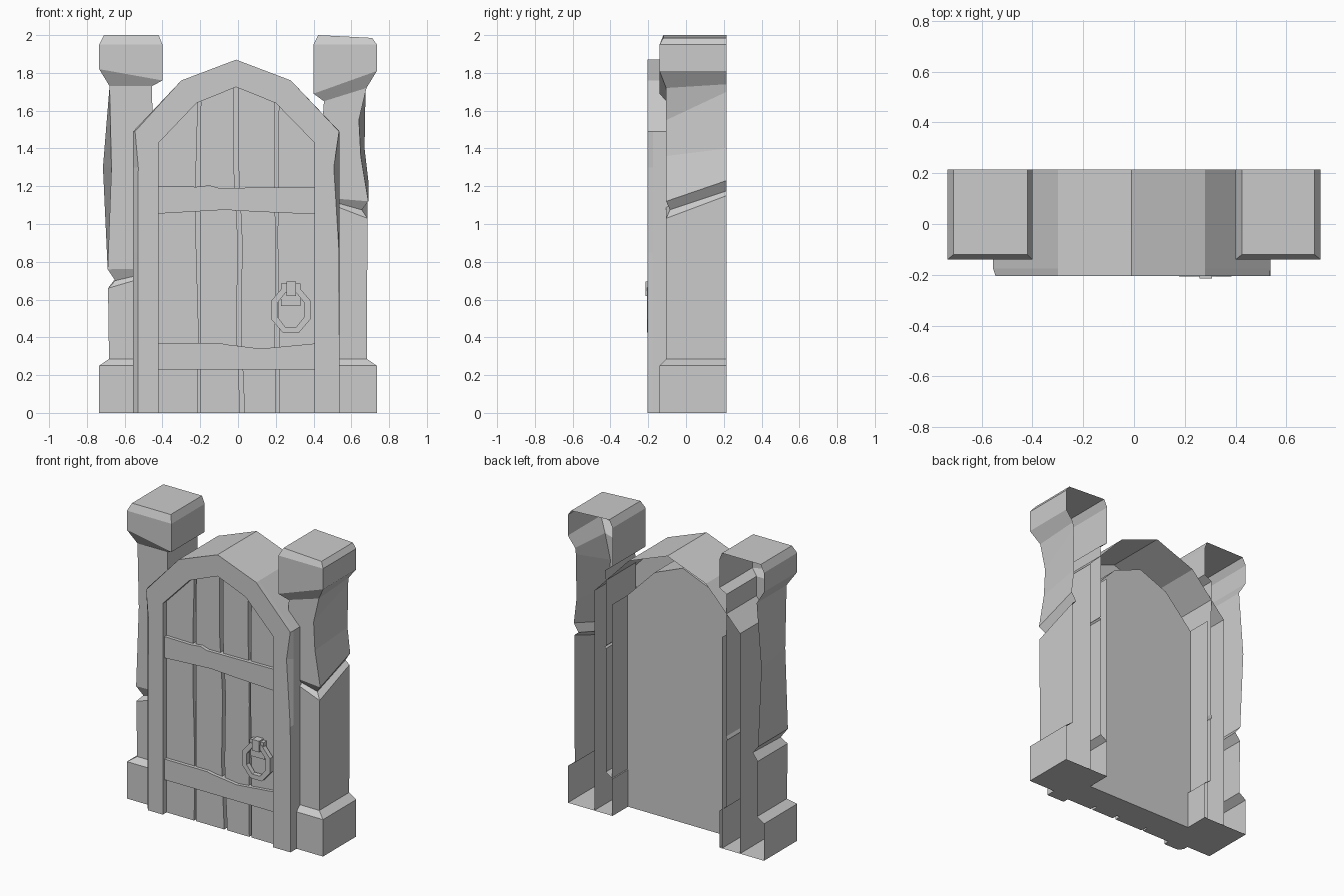
import bpy, bmesh, math

if "Cube" in bpy.data.objects:
    bpy.data.objects.remove(bpy.data.objects["Cube"])

BACK = 0.215


def finish(name, bm):
    bmesh.ops.recalc_face_normals(bm, faces=bm.faces)
    me = bpy.data.meshes.new(name)
    bm.to_mesh(me)
    bm.free()
    ob = bpy.data.objects.new(name, me)
    bpy.context.collection.objects.link(ob)
    return ob


def prism(name, pts, y0, y1):
    """Extrude an x-z outline from y0 to y1."""
    bm = bmesh.new()
    a = [bm.verts.new((x, y0, z)) for x, z in pts]
    b = [bm.verts.new((x, y1, z)) for x, z in pts]
    bm.faces.new(a)
    bm.faces.new(b[::-1])
    for i in range(len(pts)):
        j = (i + 1) % len(pts)
        bm.faces.new((a[i], b[i], b[j], a[j]))
    return finish(name, bm)


def rect(x0, x1, z0, z1):
    return [(x0, z0), (x1, z0), (x1, z1), (x0, z1)]


def bridge(bm, a, b, skip=()):
    for i in range(len(a) - 1):
        if i not in skip:
            bm.faces.new((a[i], a[i + 1], b[i + 1], b[i]))


def post(name, side, rings):
    """Loft open-backed rings: x back-outer, x front-outer, x inner, y front, z back, z front, z inner."""
    bm = bmesh.new()
    loops = []
    for xb, xf, xi, yf, zb, zf, zi in rings:
        co = [(xb, BACK, zb), (xf, yf, zf), (xi, yf, zi), (xi, BACK, zi)]
        loops.append([bm.verts.new((side * x, y, z)) for x, y, z in co])
    for a, b in zip(loops, loops[1:]):
        bridge(bm, a, b)
    bm.faces.new(loops[0])
    bm.faces.new(loops[-1])
    return finish(name, bm)


# Stone gate posts: plinth, cracked shaft, chamfered cap
plinth = [(.735, .735, .40, -.14, 0, 0, 0),
          (.735, .735, .40, -.14, .25, .25, .25),
          (.683, .683, .45, -.105, .285, .285, .285)]
post("left_post", -1, plinth + [
    (.688, .688, .45, -.105, .66, .66, .73),
    (.65, .65, .46, -.085, .71, .70, .745),
    (.69, .69, .45, -.105, .76, .76, .765),
    (.715, .67, .45, -.105, 1.3, 1.3, 1.3),
    (.68, .68, .455, -.105, 1.73, 1.73, 1.73),
    (.735, .735, .40, -.14, 1.82, 1.82, 1.76),
    (.735, .735, .40, -.14, 1.95, 1.95, 1.95),
    (.71, .71, .42, -.12, 2, 2, 2)])
post("right_post", 1, plinth + [
    (.685, .685, .45, -.105, 1.15, 1.03, 1.12),
    (.655, .655, .46, -.085, 1.175, 1.075, 1.13),
    (.69, .69, .45, -.105, 1.23, 1.12, 1.14),
    (.67, .65, .45, -.105, 1.4, 1.36, 1.3),
    (.675, .64, .45, -.105, 1.7, 1.55, 1.58),
    (.68, .68, .455, -.105, 1.74, 1.72, 1.65),
    (.735, .735, .40, -.14, 1.81, 1.81, 1.69),
    (.735, .735, .40, -.14, 1.95, 1.95, 1.95),
    (.71, .71, .425, -.12, 1.985, 1.985, 2)])

# Arched door frame, hollow and open at the back
arch_out = [(-.3, 1.76), (-.01, 1.87), (.28, 1.76)]
arch_in = [(-.22, 1.64), (-.01, 1.725), (.2, 1.64)]
levels = [0, .85, 1.3]
outer = [(-.555, z) for z in levels + [1.49]] + arch_out + [(.537, z) for z in [1.49] + levels[::-1]]
front = ([(-.53, 0), (-.53, .85), (-.528, 1.3), (-.545, 1.49)] + arch_out
         + [(.535, 1.49), (.507, 1.3), (.535, .85), (.537, 0)])
inner = [(-.42, z) for z in levels + [1.43]] + arch_in + [(.405, z) for z in [1.43] + levels[::-1]]
bm = bmesh.new()


def row(pts, y):
    return [bm.verts.new((x, y, z)) for x, z in pts]


ob_, om, fo, fi, im, ib = (row(outer, BACK), row(outer, -.175), row(front, -.205),
                           row(inner, -.205), row(inner, .05), row(inner, BACK))
for p, q in ((ob_, om), (om, fo), (fo, fi), (fi, im)):
    bridge(bm, p, q)
bridge(bm, im, ib, skip=(3, 4, 5, 6))
for k in (0, -1):
    bm.faces.new((ob_[k], om[k], fo[k], fi[k], im[k], ib[k]))
bmesh.ops.delete(bm, geom=[v for v in bm.verts if not v.link_faces], context='VERTS')
finish("door_frame", bm)

# Door backing slab
prism("door_back", [inner[0]] + inner[3:8] + [inner[-1]], -.125, .05)


# Planks with uneven edges, trimmed to the arch
def arch_z(x):
    line = inner[3:8]
    for (xa, za), (xb, zb) in zip(line, line[1:]):
        if xa <= x <= xb:
            return za + (zb - za) * (x - xa) / (xb - xa)
    return 1.43


heights = [0, .45, .9, 1.3]
edges = [([-.42] * 5, [-.213, -.209, -.222, -.222, -.212]),
         ([-.2, -.2, -.2, -.2, -.197], [.012, -.008, 0, -.022, -.022]),
         ([.035, .015, .022, .003, .003], [.2, .196, .2, .192, .192]),
         ([.216, .216, .21, .212, .216], [.405] * 5)]
for n, (left, right) in enumerate(edges):
    pts = list(zip(left, heights)) + [(left[4], arch_z(left[4]))]
    if n == 0:
        pts.append(inner[4])
    pts += [(right[4], arch_z(right[4]))] + list(zip(right, heights))[::-1]
    prism("plank_%d" % (n + 1), pts, -.165, -.12)

# Cross bands
prism("upper_band", [(-.42, 1.055), (-.07, 1.075), (.1, 1.065), (.405, 1.052),
                     (.405, 1.197), (-.1, 1.19), (-.15, 1.205), (-.22, 1.197), (-.42, 1.2)], -.188, -.14)
prism("lower_band", [(-.42, .23), (.405, .23), (.405, .367), (.12, .34),
                     (-.06, .362), (-.1, .37), (-.42, .37)], -.188, -.14)

# Ring handle
bm = bmesh.new()
loops = []
for rx, rz, y in ((.112, .13, -.175), (.112, .13, -.207), (.077, .097, -.207), (.077, .097, -.175)):
    loops.append([bm.verts.new((.28 + rx * math.cos(t), y, .545 + rz * math.sin(t)))
                  for t in [math.pi / 8 + i * math.pi / 4 for i in range(8)]])
for a, b in zip(loops, loops[1:] + loops[:1]):
    bridge(bm, a + a[:1], b + b[:1])
finish("handle_ring", bm)

# Handle mount
prism("handle_plate", rect(.228, .33, .567, .655), -.19, -.16)
prism("handle_hook", rect(.257, .308, .62, .695), -.215, -.16)
prism("handle_crossbar", rect(.228, .33, .655, .685), -.2, -.16)
